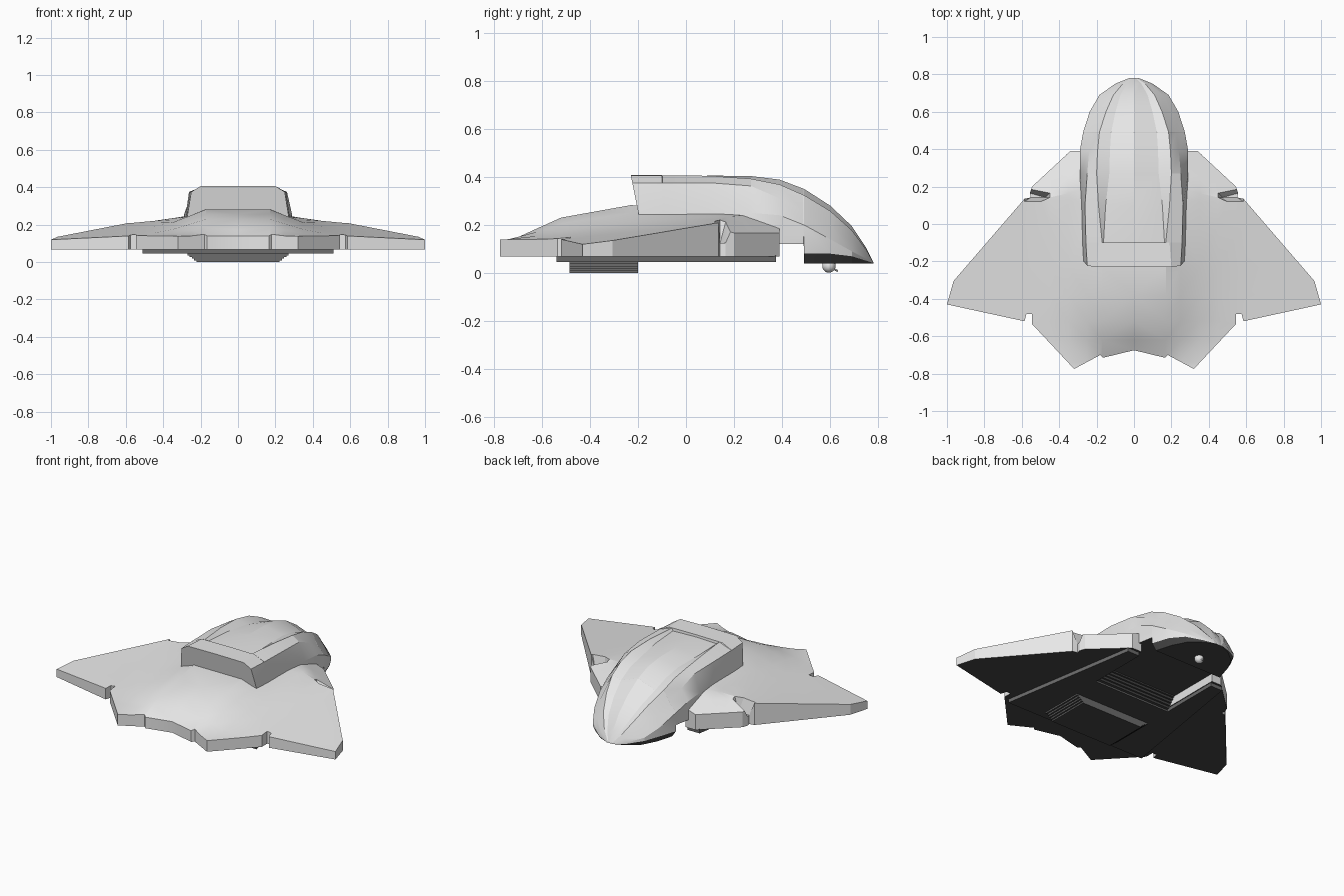
import bpy, bmesh, math
from mathutils import Vector

cube = bpy.data.objects.get("Cube")
if cube:
    bpy.data.objects.remove(cube, do_unlink=True)


def material(name, value):
    mat = bpy.data.materials.new(name)
    colour = (value, value, value, 1)
    mat.diffuse_color = colour
    mat.use_nodes = True
    bsdf = next(n for n in mat.node_tree.nodes if n.type == 'BSDF_PRINCIPLED')
    bsdf.inputs["Base Color"].default_value = colour
    return mat


LIGHT = material("light grey hull", 0.8)
DARK = material("black underside", 0.06)
MID = material("dark grey trim", 0.15)


def finish(bm, name, main, mirror=False, dark_below=True):
    """Turn a bmesh into an object; faces that look down become dark."""
    if dark_below:
        for f in bm.faces:
            if f.normal.z < -0.6:
                f.material_index = 1
    mesh = bpy.data.meshes.new(name)
    bm.to_mesh(mesh)
    bm.free()
    mesh.materials.append(main)
    mesh.materials.append(DARK)
    ob = bpy.data.objects.new(name, mesh)
    bpy.context.collection.objects.link(ob)
    if mirror:
        ob.modifiers.new("Mirror", 'MIRROR').merge_threshold = 0.0005
    bpy.ops.object.select_all(action='DESELECT')
    ob.select_set(True)
    bpy.context.view_layer.objects.active = ob
    bpy.ops.object.shade_smooth_by_angle(angle=math.radians(20))
    return ob


def lerp_table(table, v):
    """Piecewise linear lookup."""
    if v <= table[0][0]:
        return table[0][1]
    for (a, p), (b, q) in zip(table, table[1:]):
        if v <= b:
            return p + (q - p) * (v - a) / (b - a)
    return table[-1][1]


def half_slab(name, outline, bottom, height, main, cuts=()):
    """Half outline cut into a grid, raised to a height rule, mirrored in x."""
    bm = bmesh.new()
    bm.faces.new([bm.verts.new((x, y, bottom)) for x, y in outline])
    for co, no in cuts:
        bmesh.ops.bisect_plane(bm, geom=bm.verts[:] + bm.edges[:] + bm.faces[:],
                               dist=0.0005, plane_co=co, plane_no=no)
    ret = bmesh.ops.extrude_face_region(bm, geom=bm.faces[:], use_keep_orig=True)
    top = [g for g in ret["geom"] if isinstance(g, bmesh.types.BMVert)]
    for v in top:
        v.co.z = height(v.co.x, v.co.y)
    top_faces = [g for g in ret["geom"] if isinstance(g, bmesh.types.BMFace)]
    bmesh.ops.triangulate(bm, faces=top_faces)
    bmesh.ops.recalc_face_normals(bm, faces=bm.faces[:])
    inner = [f for f in bm.faces if all(v.co.x < 0.0001 for v in f.verts)]
    bmesh.ops.delete(bm, geom=inner, context='FACES')
    bm.normal_update()
    return finish(bm, name, main, mirror=True)


def box(name, x, y0, y1, z0, z1, main):
    bm = bmesh.new()
    bmesh.ops.create_cube(bm, size=1)
    for v in bm.verts:
        v.co = (v.co.x * 2 * x, y1 if v.co.y > 0 else y0, z1 if v.co.z > 0 else z0)
    bm.normal_update()
    return finish(bm, name, main)


# Delta wing with a raised spine and dropped front shoulders
SPINE = [(-0.72, 0.14), (-0.52, 0.23), (-0.23, 0.282), (0.14, 0.265), (0.39, 0.22)]
FALLOFF = [(0.17, 1), (0.25, 0.68), (0.35, 0.3), (0.45, 0.1), (0.585, 0)]
EDGE = Vector((0.34, 0.39, 0))
EDGE_NORMAL = Vector((0.68, 0.73, 0))


def plane(x, y):
    return 0.21 - 0.072 * (x - 0.58) + 0.106 * (y - 0.14)


def wing_height(x, y):
    rise = lerp_table(SPINE, y) - plane(0.17, y)
    z = plane(max(x, 0.17), y) + rise * lerp_table(FALLOFF, x)
    if x < 0.19:  # level trailing edge
        z = min(z, 0.14 + 0.6 * max(0, y + 0.675 + 0.24 * x))
    if x < 0.56:
        z = max(z, 0.14)
    if y > 0.138:
        inside = EDGE_NORMAL.dot(EDGE - Vector((x, y, 0)))
        z = min(z, 0.167 + 0.5 * inside)
        if x > 0.46 and y < 0.18:  # dent between wing and shoulder
            z = 0.125
    return z


wing_outline = [
    (0, -0.675), (0.165, -0.715), (0.18, -0.7), (0.32, -0.775), (0.545, -0.535),
    (0.545, -0.48), (0.575, -0.48), (0.585, -0.52), (1, -0.43), (0.965, -0.305),
    (0.585, 0.135), (0.552, 0.142), (0.557, 0.165),
    (0.545, 0.2), (0.34, 0.39), (0.27, 0.39), (0.27, -0.02), (0, -0.02)]
cuts = [((x, 0, 0), (1, 0, 0)) for x, _ in FALLOFF]
cuts += [((0, y, 0), (0, 1, 0))
         for y in (-0.62, -0.52, -0.38, -0.23, 0, 0.12, 0.142, 0.165, 0.185, 0.25)]
cuts.append((EDGE - EDGE_NORMAL * 0.09, EDGE_NORMAL))
half_slab("wing", wing_outline, 0.068, wing_height, LIGHT, cuts)

# Belly plate
belly = [(0, -0.54), (0.51, -0.54), (0.36, 0.375), (0.275, 0.375), (0.275, -0.02), (0, -0.02)]
half_slab("belly_plate", belly, 0.045, lambda x, y: 0.072, MID)

# Stepped belly box and slats behind the front recess
LAYERS = 5
for i in range(LAYERS):
    z = 0.045 * i / LAYERS
    box(f"belly_box_layer_{i + 1}", 0.222 + 0.012 * i, -0.485, -0.2,
        z, z + 0.045 / LAYERS, MID)
    box(f"recess_slat_{i + 1}", 0.268, -0.03, 0.012 * i,
        0.055 + 0.014 * i, 0.07 + 0.014 * i, DARK)

# Fuselage: y, top, roof half width, ridge z, shoulder x, shoulder z, half width, side z, bottom
SECTIONS = [
    (-0.23, 0.408, 0.2, 0.406, 0.25, 0.375, 0.27, 0.25, 0.12),
    (-0.1, 0.408, 0.19, 0.406, 0.257, 0.375, 0.275, 0.25, 0.12),
    (-0.098, 0.394, 0.17, 0.406, 0.257, 0.375, 0.275, 0.25, 0.12),
    (0.1, 0.405, 0.19, 0.404, 0.262, 0.375, 0.28, 0.25, 0.12),
    (0.27, 0.403, 0.2, 0.392, 0.25, 0.362, 0.29, 0.25, 0.12),
    (0.39, 0.388, 0.195, 0.368, 0.24, 0.31, 0.29, 0.24, 0.12),
    (0.49, 0.35, 0.185, 0.324, 0.225, 0.255, 0.272, 0.2, 0.12),
    (0.491, 0.35, 0.185, 0.324, 0.225, 0.255, 0.272, 0.2, 0.04),
    (0.6, 0.28, 0.15, 0.258, 0.197, 0.2, 0.237, 0.14, 0.04),
    (0.69, 0.195, 0.11, 0.178, 0.155, 0.13, 0.185, 0.09, 0.04),
    (0.75, 0.105, 0.06, 0.097, 0.08, 0.08, 0.1, 0.06, 0.04),
    (0.78, 0.045, 0.015, 0.044, 0.02, 0.043, 0.025, 0.042, 0.04)]
bm = bmesh.new()
rings = []
for y, top, roof, ridge, sx, sz, w, side, bottom in SECTIONS:
    band = bottom + 0.04 * min(1, (0.785 - y) / 0.13)
    # Canopy groove runs just inside each ridge and widens forward
    groove_x = roof * lerp_table([(-0.1, 0.96), (0.27, 0.66)], y)
    groove_z = ridge - (0.1 * roof if y > -0.099 else 0)
    half = [(0, top), (groove_x, groove_z), (roof, ridge), (sx, sz),
            (w, side), (w, band), (w * (0.9 if y > 0.49 else 1), bottom), (0, bottom)]
    loop = half + [(-x, z) for x, z in reversed(half[1:-1])]
    rake = 0.2 if y < -0.2 else 0
    rings.append([bm.verts.new((x, y + rake * (top - z), z)) for x, z in loop])
count = len(rings[0])
for i, (a, b) in enumerate(zip(rings, rings[1:])):
    for j in range(count):
        k = (j + 1) % count
        face = bm.faces.new((a[j], a[k], b[k], b[j]))
        row = min(j, count - 1 - j)
        # Dark lower band round the nose
        if row == 5 and SECTIONS[i][0] > 0.49:
            face.material_index = 1
bm.faces.new(rings[0])
bm.faces.new(rings[-1])
bmesh.ops.recalc_face_normals(bm, faces=bm.faces[:])
bm.normal_update()
finish(bm, "fuselage", LIGHT)

# Ball turret with a short barrel under the nose
bm = bmesh.new()
bmesh.ops.create_uvsphere(bm, u_segments=16, v_segments=10, radius=0.028)
bmesh.ops.translate(bm, verts=bm.verts[:], vec=(0, 0.595, 0.029))
finish(bm, "turret_ball", LIGHT, dark_below=False)
bm = bmesh.new()
bmesh.ops.create_cone(bm, cap_ends=True, segments=8, radius1=0.004, radius2=0.004, depth=0.04)
barrel = finish(bm, "turret_barrel", LIGHT, dark_below=False)
barrel.location = (0, 0.615, 0.017)
barrel.rotation_euler.x = math.radians(60)
